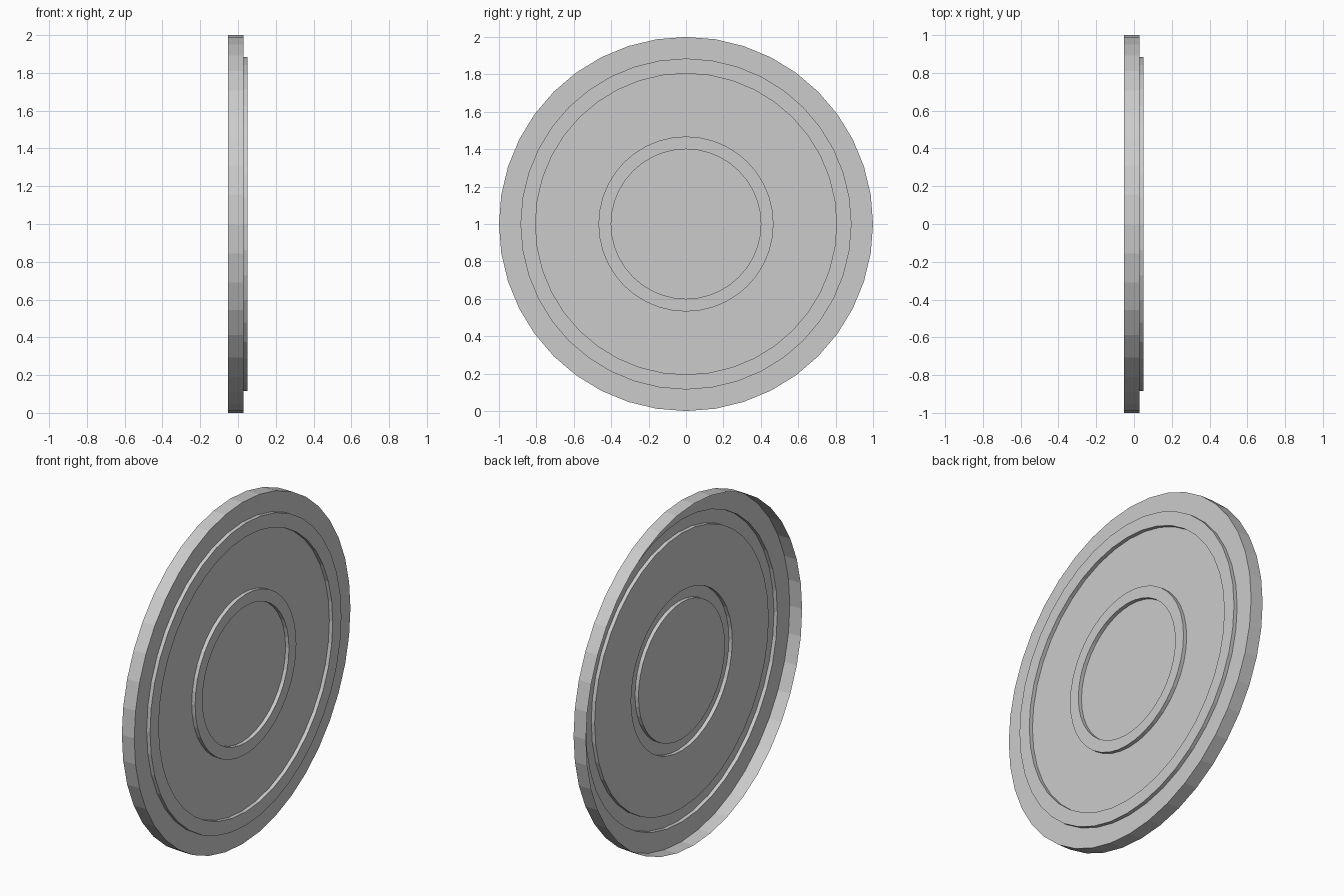
import bpy, bmesh
from math import sin, cos, pi

if "Cube" in bpy.data.objects:
    bpy.data.objects.remove(bpy.data.objects["Cube"])

SIDES = 40

# Pressed thin lid: (radius, x) profile from open back rim to the flat centre
profile = [
    (1.0, -0.052), (1.0, 0.028),        # outer skirt, open at the back
    (0.885, 0.028), (0.885, 0.05),      # outer raised ring
    (0.805, 0.05), (0.805, 0.028),
    (0.468, 0.028), (0.468, 0.05),      # inner raised ring
    (0.40, 0.05), (0.40, 0.028),
]


def lathe_x(name, points, height):
    """Revolve a profile about the x axis and close its last loop."""
    bm = bmesh.new()
    loops = []
    for r, x in points:
        loops.append([bm.verts.new((x, r * cos(2 * pi * i / SIDES),
                                    r * sin(2 * pi * i / SIDES)))
                      for i in range(SIDES)])
    for a, b in zip(loops, loops[1:]):
        for i in range(SIDES):
            j = (i + 1) % SIDES
            bm.faces.new((a[i], a[j], b[j], b[i]))
    bm.faces.new(loops[-1])
    bm.normal_update()
    mesh = bpy.data.meshes.new(name)
    bm.to_mesh(mesh)
    bm.free()
    obj = bpy.data.objects.new(name, mesh)
    obj.location.z = height
    bpy.context.collection.objects.link(obj)
    return obj


# Round lid standing on its edge
lathe_x("round_lid", profile, 1.0)
